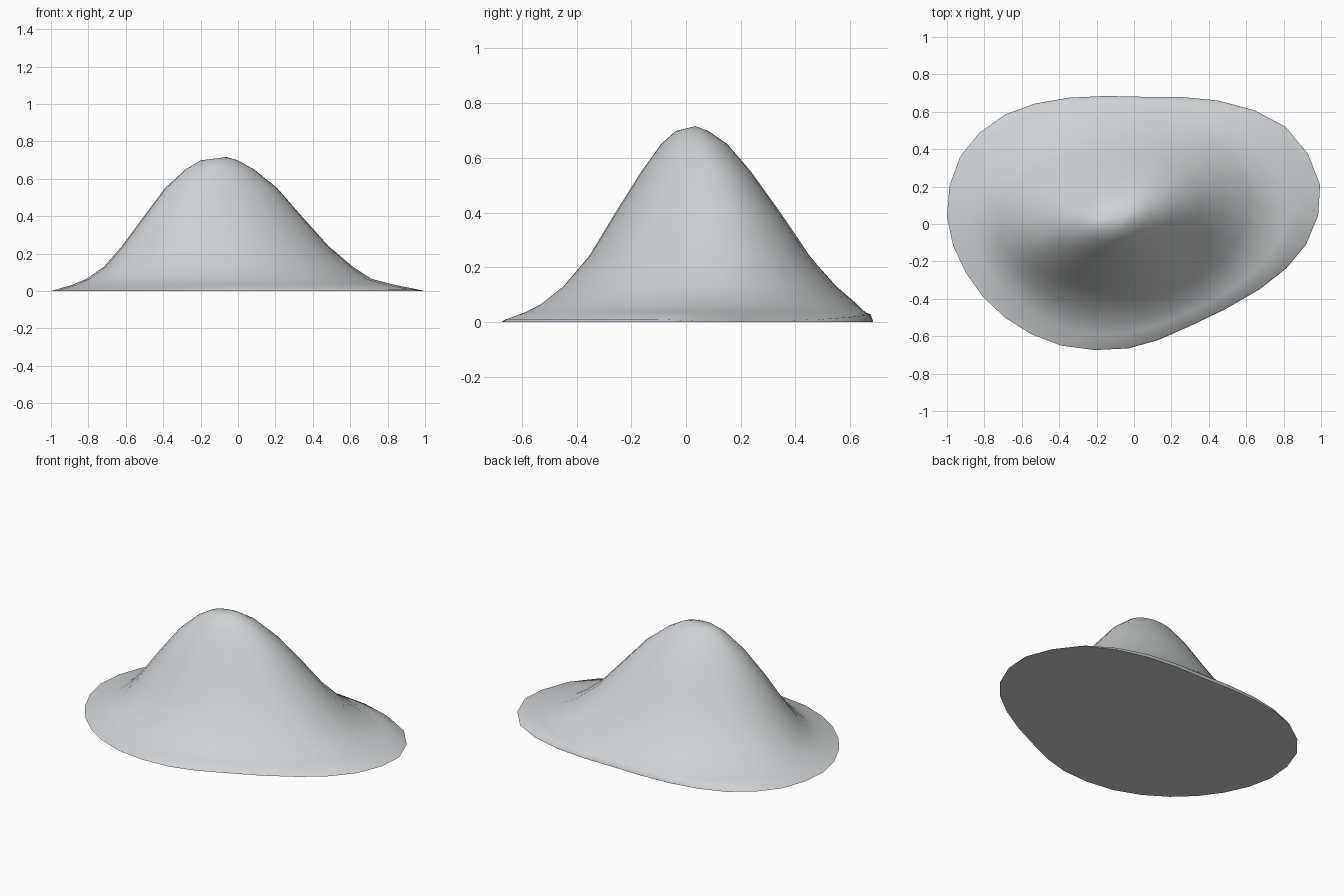
import bpy
import bmesh
import math
from mathutils import Vector

cube = bpy.data.objects.get("Cube")
if cube:
    bpy.data.objects.remove(cube, do_unlink=True)

HALF_DEPTH = .68


def make_material(name, colour):
    material = bpy.data.materials.new(name)
    material.use_nodes = True
    material.diffuse_color = colour
    material.node_tree.nodes["Principled BSDF"].inputs["Base Color"].default_value = colour
    return material


def smooth_loop(points):
    """Closed curve through the points, with one extra point between each pair."""
    points = [Vector(p) for p in points]
    count = len(points)
    result = []
    for i, point in enumerate(points):
        before, after, beyond = points[i - 1], points[(i + 1) % count], points[(i + 2) % count]
        result.append(point)
        result.append((9 * (point + after) - before - beyond) / 16)
    return result


def to_ellipse(point):
    """Matching point on the plain ellipse that the upper contours follow."""
    angle = math.atan2(point.y / HALF_DEPTH, point.x)
    return Vector((math.cos(angle), HALF_DEPTH * math.sin(angle)))


def rim_height(point):
    """The rim is thin, but thicker along the straight back and front-right sides."""
    back = max(0, point.y / HALF_DEPTH) ** 4
    slope = max(0, point.x * .5 - point.y * .87 - .45) * .1
    return .003 + .023 * back + min(slope, .007)


# Footprint of the hill, counter-clockwise from the right
footprint = smooth_loop([
    (.995, .21), (.81, .52), (.45, .66), (.05, .68), (-.35, .675),
    (-.69, .585), (-.93, .36), (-1, .04), (-.9, -.26), (-.69, -.5),
    (-.39, -.65), (-.03, -.665), (.29, -.55), (.67, -.35), (.92, -.11),
])

# Contours: height, x scale, y scale, x centre, y centre, ridge skew, roundness
contours = [
    (.035, .86, .92, -.02, .03, 0, .25),
    (.065, .765, .853, -.045, .045, .02, .5),
    (.13, .667, .732, -.05, .05, .07, .8),
    (.24, .553, .587, -.068, .05, .12, 1),
    (.39, .43, .443, -.08, .044, .15, 1),
    (.55, .3, .287, -.09, .037, .15, 1),
    (.65, .183, .174, -.097, .03, .15, 1),
    (.698, .1, .085, -.1, .022, .15, 1),
]

bm = bmesh.new()

# Flat underside and low rim
base = [bm.verts.new((p.x, p.y, 0)) for p in footprint]
rim = [bm.verts.new((p.x * .988, p.y * .988, rim_height(p))) for p in footprint]
bm.faces.new(reversed(base))
rings = [base, rim]

# Slopes rising to the summit
for height, sx, sy, cx, cy, skew, roundness in contours:
    outline = [p.lerp(to_ellipse(p), roundness) for p in footprint]
    rings.append([bm.verts.new((cx + p.x * sx, cy + p.y * sy + skew * p.x * sx, height))
                  for p in outline])

for lower, upper in zip(rings, rings[1:]):
    for i in range(len(lower)):
        j = (i + 1) % len(lower)
        bm.faces.new((lower[i], lower[j], upper[j], upper[i]))

# Summit
summit = bm.verts.new((-.06, .035, .716))
top = rings[-1]
for i in range(len(top)):
    bm.faces.new((top[i], top[(i + 1) % len(top)], summit))

bmesh.ops.recalc_face_normals(bm, faces=bm.faces)
mesh = bpy.data.meshes.new("hill")
bm.to_mesh(mesh)
bm.free()
mesh.materials.append(make_material("pale grey", (.62, .65, .66, 1)))

hill = bpy.data.objects.new("hill", mesh)
bpy.context.collection.objects.link(hill)
bpy.ops.object.select_all(action="DESELECT")
hill.select_set(True)
bpy.context.view_layer.objects.active = hill
bpy.ops.object.shade_smooth_by_angle(angle=math.radians(60))
